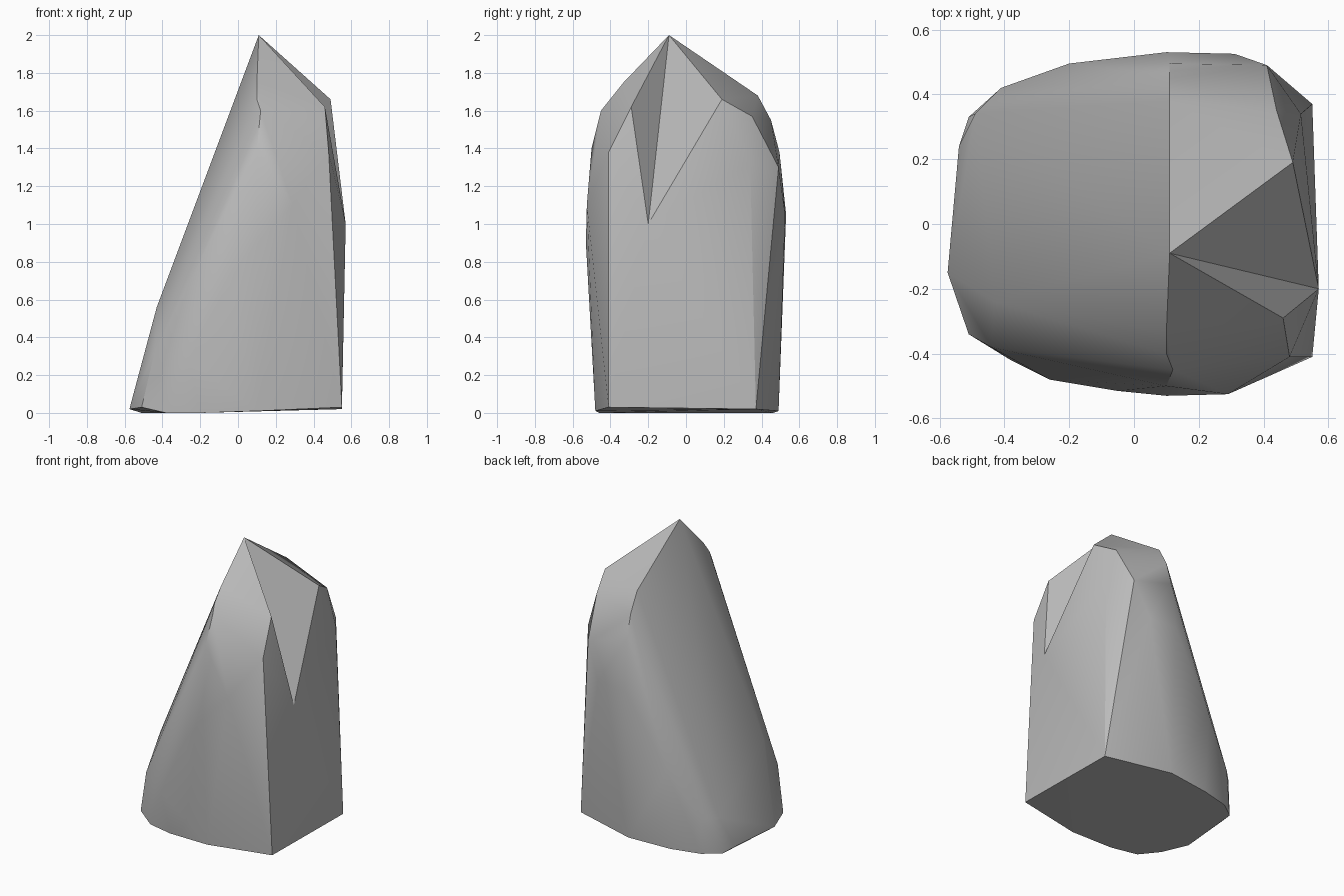
import bpy
import bmesh
import math
from mathutils import Vector

default_cube = bpy.data.objects.get("Cube")
if default_cube:
    bpy.data.objects.remove(default_cube, do_unlink=True)

# Named corners that take part in folded creases
corners = {
    "peak": (.11, -.09, 2),
    "right_shoulder": (.49, .19, 1.66),
    "front_shoulder": (.46, -.29, 1.62),
    "right_bulge": (.57, -.2, 1),
    "upper_ridge": (.1, -.33, 1.75),
    "middle_ridge": (.1, -.4, 1.66),
    "left_toe": (-.575, -.15, .02),
    "upper_knuckle": (-.43, -.24, .56),
    "front_toe": (-.51, -.34, .03),
    "lower_knuckle": (-.44, -.38, .33),
}

# Remaining corners of the stone, grouped by region
foot = [(.55, -.41, .03), (.55, .37, .02), (.1, .49, .01), (-.2, .46, 0),
        (-.4, .41, 0), (-.51, .33, 0), (-.54, .24, .02),
        (-.38, -.42, 0), (-.2, -.46, 0), (.1, -.48, .01)]
front_bulge = [(.48, -.41, 1.38), (.12, -.45, 1.6), (.1, -.5, 1.4),
               (.29, -.525, 1.1), (.1, -.53, .9), (-.05, -.515, .7),
               (-.26, -.48, .28)]
back_bulge = [(.11, .38, 1.68), (.11, .45, 1.55), (.11, .495, 1.38),
              (.1, .53, 1.05), (.31, .525, 1.05), (.41, .49, 1.3),
              (.44, .35, 1.57), (.515, .34, 1.32), (-.2, .495, .55),
              (-.41, .42, .25), (-.49, .34, .25)]


def fold(bm, a, b):
    """Turn the edge between two triangles so that it joins a to b."""
    if not (a.is_valid and b.is_valid):
        return
    for face in a.link_faces:
        edge = next(e for e in face.edges if a not in e.verts)
        for other in edge.link_faces:
            if other is not face and b in other.verts and a not in other.verts:
                c, d = edge.verts
                bmesh.ops.delete(bm, geom=[edge], context='EDGES')
                bm.faces.new((a, c, b))
                bm.faces.new((a, b, d))
                return


# Stone body: a hull over the corners
bm = bmesh.new()
named = {name: bm.verts.new(Vector(co)) for name, co in corners.items()}
for co in foot + front_bulge + back_bulge:
    bm.verts.new(Vector(co))
bmesh.ops.convex_hull(bm, input=list(bm.verts))
loose = [v for v in bm.verts if not v.link_faces]
bmesh.ops.delete(bm, geom=loose, context='VERTS')

# Chipped creases folded into the hull
creases = [("peak", "right_bulge"),
           ("left_toe", "upper_ridge"),
           ("front_toe", "upper_ridge"),
           ("front_toe", "middle_ridge"),
           ("front_toe", "upper_ridge")]
for start, end in creases:
    fold(bm, named[start], named[end])
bmesh.ops.recalc_face_normals(bm, faces=list(bm.faces))

mesh = bpy.data.meshes.new("rock")
bm.to_mesh(mesh)
bm.free()
rock = bpy.data.objects.new("rock", mesh)
bpy.context.collection.objects.link(rock)

# Plain stone grey
stone = bpy.data.materials.new("stone_grey")
stone.use_nodes = True
colour = (.5, .5, .5, 1)
stone.diffuse_color = colour
stone.node_tree.nodes["Principled BSDF"].inputs["Base Color"].default_value = colour
mesh.materials.append(stone)

# Smooth the soft bends, keep the hard ones
bpy.ops.object.select_all(action='DESELECT')
rock.select_set(True)
bpy.context.view_layer.objects.active = rock
bpy.ops.object.shade_smooth_by_angle(angle=math.radians(30))
